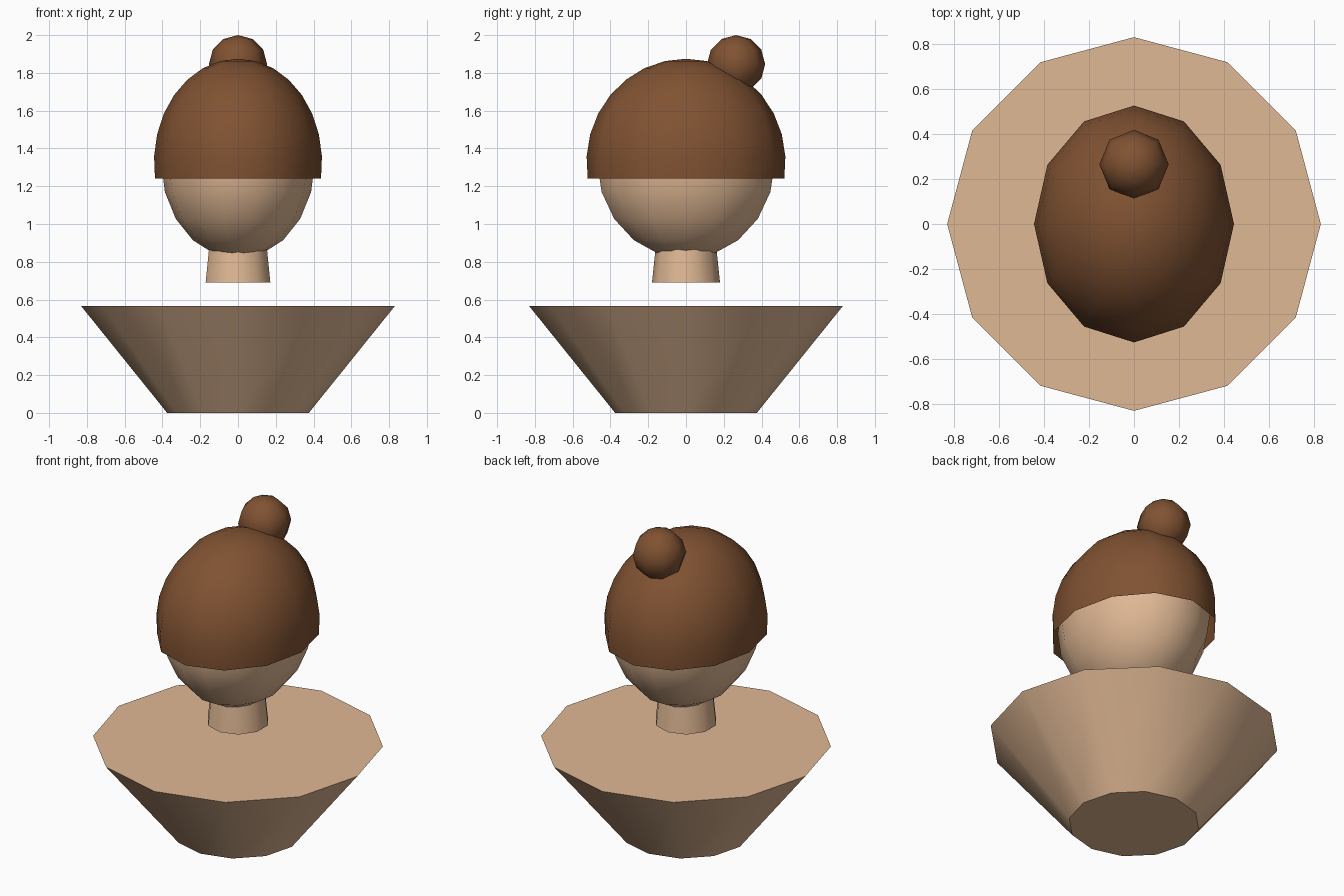
import bpy, bmesh, math

if "Cube" in bpy.data.objects:
    bpy.data.objects.remove(bpy.data.objects["Cube"])


def make_material(name, rgb):
    lin = [((c / 255 + 0.055) / 1.055) ** 2.4 for c in rgb]
    m = bpy.data.materials.new(name)
    m.diffuse_color = (*lin, 1)
    m.use_nodes = True
    m.node_tree.nodes["Principled BSDF"].inputs["Base Color"].default_value = m.diffuse_color
    return m


skin = make_material("skin", (224, 184, 148))
brown = make_material("brown hair", (128, 82, 50))


def lathe(name, profile, sides, mat, centre=(0, 0, 0), scale=(1, 1, 1), start=0.0, cap=False):
    """Revolve (radius, height) points about z; zero radius makes a pole."""
    bm = bmesh.new()
    rings = []
    for r, z in profile:
        n = 1 if r < 1e-5 else sides
        rings.append([bm.verts.new((r * math.cos(start + math.tau * i / sides) * scale[0],
                                    r * math.sin(start + math.tau * i / sides) * scale[1],
                                    z * scale[2])) for i in range(n)])
    for a, b in zip(rings, rings[1:]):
        for i in range(sides):
            j = (i + 1) % sides
            quad = [a[i % len(a)], a[j % len(a)], b[j % len(b)], b[i % len(b)]]
            bm.faces.new(list(dict.fromkeys(quad)))
    if cap:
        bm.faces.new(rings[0][::-1])
        bm.faces.new(rings[-1])
    for f in bm.faces:
        f.smooth = len(f.verts) <= 4
    mesh = bpy.data.meshes.new(name)
    bm.to_mesh(mesh)
    bm.free()
    mesh.materials.append(mat)
    ob = bpy.data.objects.new(name, mesh)
    ob.location = centre
    bpy.context.collection.objects.link(ob)
    return ob


def arc(rings, end=math.pi):
    """Unit circle profile, from the polar angle `end` up to the top pole."""
    return [(math.sin(end * k / rings), math.cos(end * k / rings)) for k in range(rings, -1, -1)]


# Shoulders: flared bust block
lathe("shoulders", [(0.375, 0), (0.83, 0.565)], 12, skin, cap=True)

# Neck, floating above the shoulders and running into the head
lathe("neck", [(0.18, 0.69), (0.157, 0.91)], 10, skin, start=math.pi / 2, cap=True)

# Head
lathe("head", arc(10), 14, skin, (0, 0, 1.327), (0.407, 0.482, 0.51))

# Hair: open cap reaching just below the middle of the head
lathe("hair_cap", arc(8, math.pi * 0.55), 12, brown, (0, 0, 1.326), (0.445, 0.527, 0.549))

# Hair bun
lathe("hair_bun", arc(6), 8, brown, (0, 0.265, 1.846), (0.154, 0.154, 0.154))
